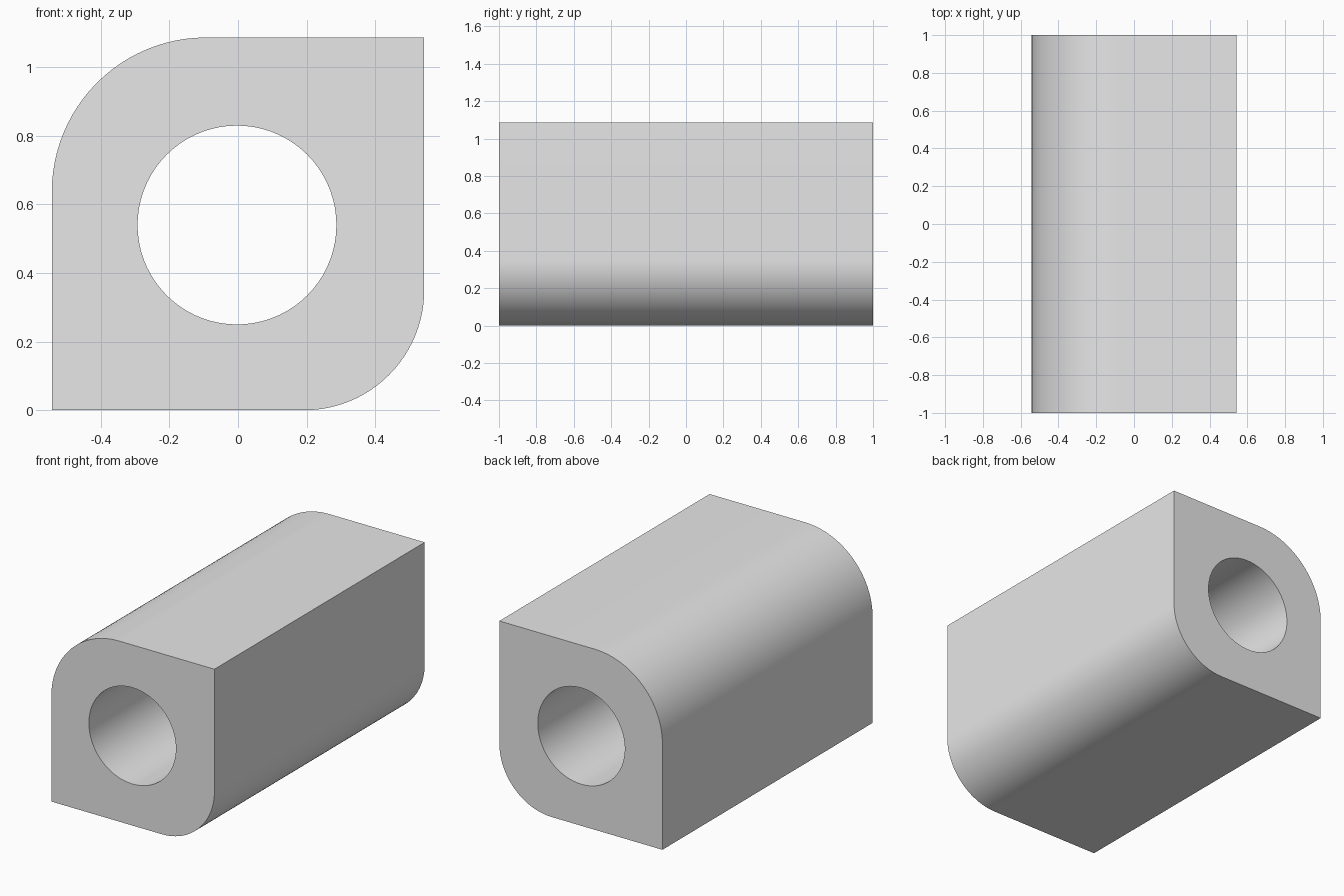
import bpy, bmesh
from math import sin, cos, pi, radians
from mathutils import Vector

cube = bpy.data.objects.get("Cube")
if cube:
    bpy.data.objects.remove(cube, do_unlink=True)

HALF = 0.543        # half width of the block
HEIGHT = 1.087
LENGTH = 2.0
TOP_RADIUS = 0.45   # rounded upper corner on the right
LOW_RADIUS = 0.35   # rounded lower corner on the left
BORE_RADIUS = 0.29
BORE_CENTRE = (-0.003, 0.54)


def arc(cx, cz, radius, start, end, steps):
    """Points on an arc in the xz plane at the front."""
    angles = [start + (end - start) * i / steps for i in range(steps + 1)]
    return [Vector((cx + radius * cos(a), -LENGTH / 2, cz + radius * sin(a))) for a in angles]


def add_loop(bm, points):
    verts = [bm.verts.new(p) for p in points]
    return [bm.edges.new((v, verts[i - 1])) for i, v in enumerate(verts)]


# Outline with two opposite rounded corners and two sharp ones
outline = arc(-HALF + TOP_RADIUS, HEIGHT - TOP_RADIUS, TOP_RADIUS, pi / 2, pi, 24)
outline.append(Vector((-HALF, -LENGTH / 2, 0)))
outline += arc(HALF - LOW_RADIUS, LOW_RADIUS, LOW_RADIUS, -pi / 2, 0, 24)
outline.append(Vector((HALF, -LENGTH / 2, HEIGHT)))

# Round bore through the middle
bore = arc(*BORE_CENTRE, BORE_RADIUS, 0, 2 * pi, 72)[:-1]

# Fill the ring between the loops and extrude it along the length
bm = bmesh.new()
edges = add_loop(bm, outline) + add_loop(bm, bore)
bmesh.ops.triangle_fill(bm, edges=edges, use_beauty=True, normal=(0, -1, 0))
extruded = bmesh.ops.extrude_face_region(bm, geom=bm.faces[:])
back = [g for g in extruded["geom"] if isinstance(g, bmesh.types.BMVert)]
bmesh.ops.translate(bm, verts=back, vec=(0, LENGTH, 0))
bmesh.ops.recalc_face_normals(bm, faces=bm.faces[:])

mesh = bpy.data.meshes.new("bored_block")
bm.to_mesh(mesh)
bm.free()
block = bpy.data.objects.new("bored_block", mesh)
bpy.context.collection.objects.link(block)

# Plain grey material
grey = bpy.data.materials.new("light_grey")
grey.use_nodes = True
colour = (0.8, 0.8, 0.8, 1)
grey.diffuse_color = colour
grey.node_tree.nodes["Principled BSDF"].inputs["Base Color"].default_value = colour
mesh.materials.append(grey)

# Smooth curved sides, crisp end edges
bpy.ops.object.select_all(action="DESELECT")
block.select_set(True)
bpy.context.view_layer.objects.active = block
bpy.ops.object.shade_smooth_by_angle(angle=radians(30))
